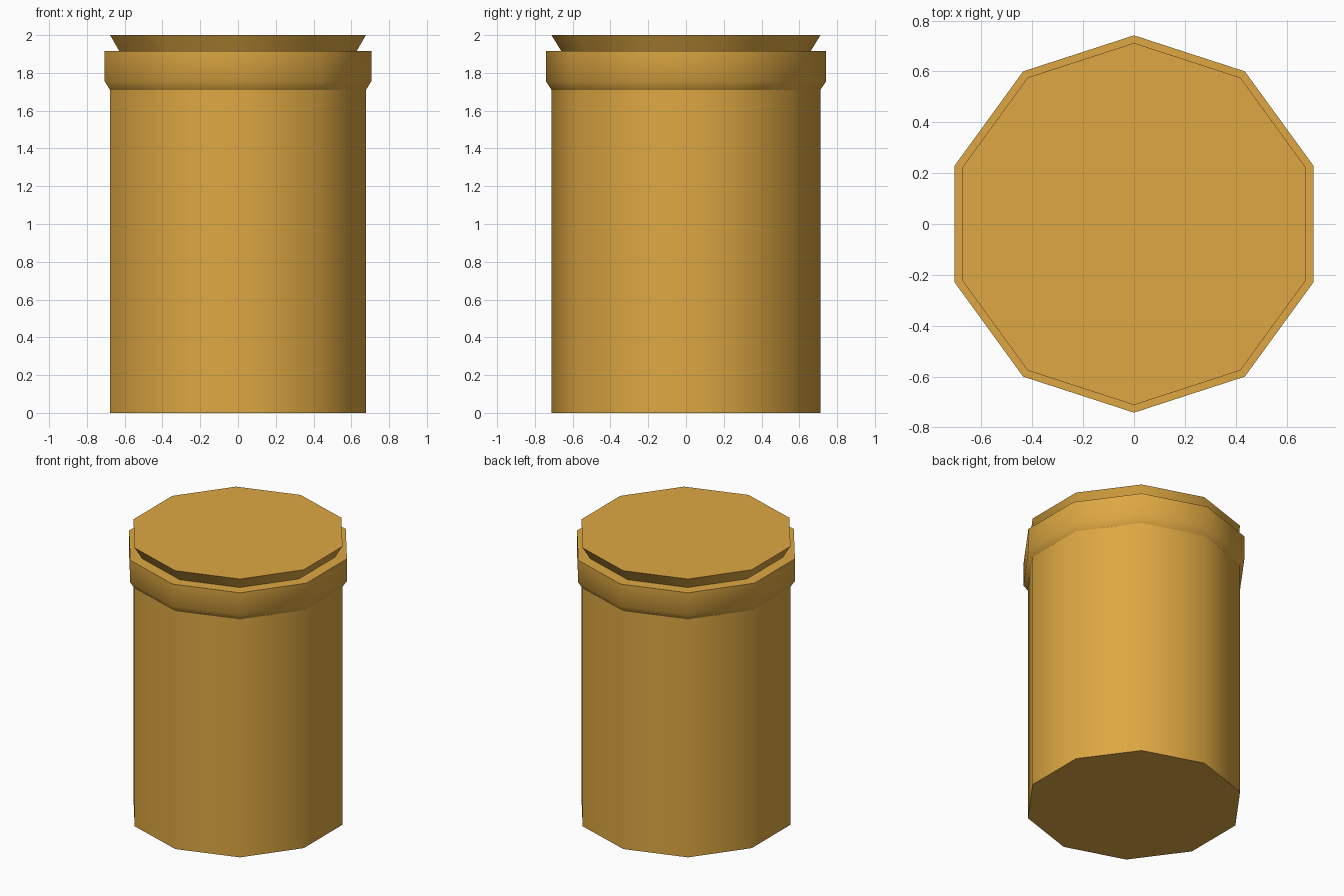
import bpy
import bmesh
import math

SIDES = 10

default = bpy.data.objects.get("Cube")
if default:
    bpy.data.objects.remove(default, do_unlink=True)

ochre = bpy.data.materials.new("ochre")
ochre.use_nodes = True
COLOUR = (0.73, 0.39, 0.055, 1.0)
ochre.diffuse_color = COLOUR
ochre.node_tree.nodes["Principled BSDF"].inputs["Base Color"].default_value = COLOUR


def turned(name, profile, cap_bottom=False, cap_top=False):
    """Sweep a (radius, height) profile round z, with a corner facing the front."""
    bm = bmesh.new()
    rings = []
    for radius, z in profile:
        ring = []
        for i in range(SIDES):
            a = math.tau * i / SIDES - math.pi / 2
            ring.append(bm.verts.new((radius * math.cos(a), radius * math.sin(a), z)))
        rings.append(ring)
    for low, high in zip(rings, rings[1:]):
        for i in range(SIDES):
            j = (i + 1) % SIDES
            bm.faces.new((low[i], low[j], high[j], high[i]))
    if cap_bottom:
        bm.faces.new(rings[0][::-1])
    if cap_top:
        bm.faces.new(rings[-1])
    mesh = bpy.data.meshes.new(name)
    bm.to_mesh(mesh)
    bm.free()
    mesh.materials.append(ochre)
    obj = bpy.data.objects.new(name, mesh)
    bpy.context.collection.objects.link(obj)
    bpy.ops.object.select_all(action="DESELECT")
    obj.select_set(True)
    bpy.context.view_layer.objects.active = obj
    bpy.ops.object.shade_smooth_by_angle(angle=math.radians(45))
    return obj


# Straight body, closed underneath
turned("body", [(0.712, 0), (0.712, 1.71)], cap_bottom=True)

# Collar with a chamfered underside and a flat ledge on top
turned("collar", [(0.712, 1.71), (0.742, 1.755), (0.742, 1.915), (0.66, 1.915)])

# Flared lid, closed on top
turned("lid", [(0.66, 1.915), (0.712, 2.0)], cap_top=True)
